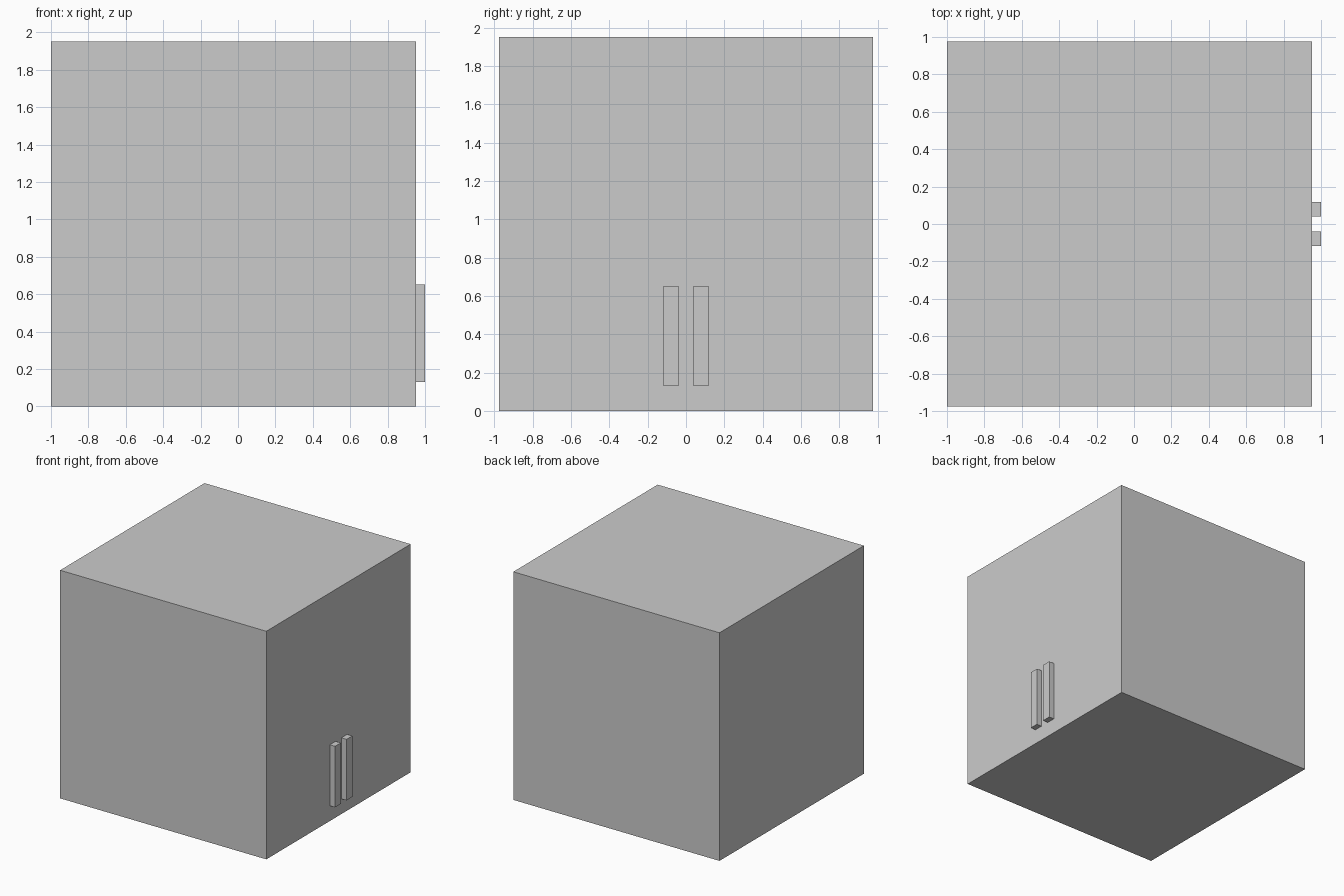
import bpy

if "Cube" in bpy.data.objects:
    bpy.data.objects.remove(bpy.data.objects["Cube"])

SIDE = 1.951          # edge length of the cube body
BODY_FRONT = -1 + SIDE  # x of the face carrying the handles


def box(name, lo, hi):
    """Axis-aligned box between two corners."""
    centre = [(a + b) / 2 for a, b in zip(lo, hi)]
    bpy.ops.mesh.primitive_cube_add(size=1, location=centre)
    obj = bpy.context.object
    obj.name = name
    obj.scale = [b - a for a, b in zip(lo, hi)]
    bpy.ops.object.transform_apply(location=False, rotation=False, scale=True)
    return obj


# Cabinet body
box("cabinet_body", (-1, -SIDE / 2, 0), (BODY_FRONT, SIDE / 2, SIDE))

# Pair of vertical door handles on the +x face
for label, side in (("left", -1), ("right", 1)):
    y0, y1 = sorted((side * 0.039, side * 0.117))
    box(label + "_handle", (BODY_FRONT, y0, 0.13), (1.0, y1, 0.652))
